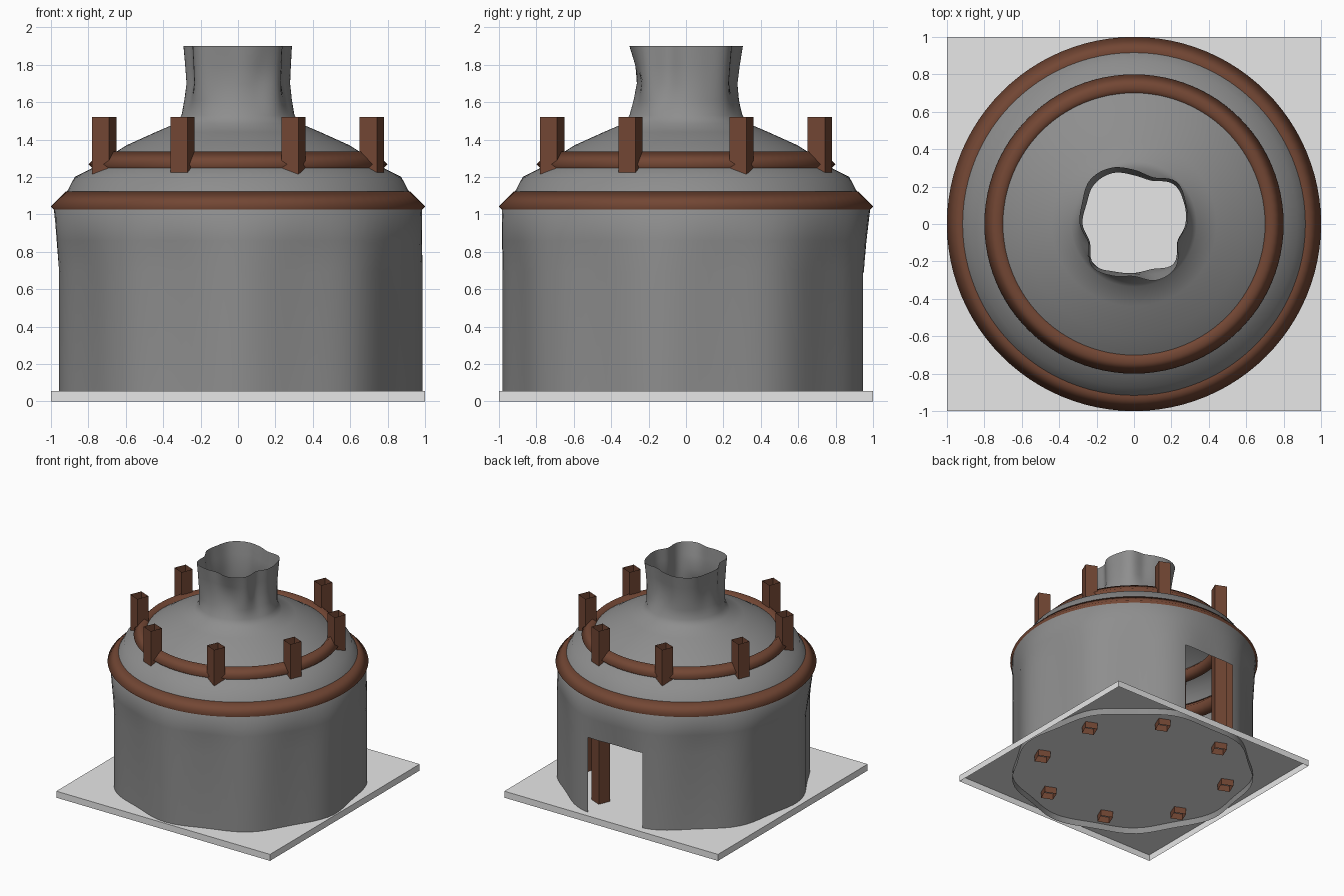
import bpy, bmesh, math
from math import sin, cos, pi, radians

if "Cube" in bpy.data.objects:
    bpy.data.objects.remove(bpy.data.objects["Cube"])


def material(name, rgb):
    m = bpy.data.materials.new(name)
    m.diffuse_color = (*rgb, 1)
    m.use_nodes = True
    m.node_tree.nodes["Principled BSDF"].inputs["Base Color"].default_value = m.diffuse_color
    return m


CLOTH = material("grey_cloth", (0.27, 0.27, 0.27))
WOOD = material("brown_wood", (0.17, 0.062, 0.034))
STONE = material("pale_floor", (0.8, 0.8, 0.8))


def finish(bm, name, mat, smooth=None):
    me = bpy.data.meshes.new(name)
    bm.to_mesh(me)
    bm.free()
    me.materials.append(mat)
    ob = bpy.data.objects.new(name, me)
    bpy.context.collection.objects.link(ob)
    if smooth:
        bpy.ops.object.select_all(action='DESELECT')
        ob.select_set(True)
        bpy.context.view_layer.objects.active = ob
        bpy.ops.object.shade_smooth_by_angle(angle=radians(smooth))
    return ob


def open_box(name, sx, sy, z0, z1, mat, remove, loc=(0, 0), turn=0):
    """Box with chosen end faces left off."""
    bm = bmesh.new()
    bmesh.ops.create_cube(bm, size=1)
    for v in bm.verts:
        v.co = (v.co.x * sx, v.co.y * sy, z0 if v.co.z < 0 else z1)
    bm.normal_update()
    gone = [f for f in bm.faces if round(f.normal.z) in remove]
    bmesh.ops.delete(bm, geom=gone, context='FACES_ONLY')
    ob = finish(bm, name, mat)
    ob.location = (*loc, 0)
    ob.rotation_euler.z = turn


# Floor slab, open underneath
open_box("floor_slab", 2, 2, 0, 0.055, STONE, (-1,))

# Eight hollow posts poking through the roof
for i in range(8):
    a = radians(22.5 + 45 * i)
    open_box(f"post_{i + 1}", 0.1, 0.1, 0, 1.52, WOOD, (-1, 1),
             (0.775 * cos(a), 0.775 * sin(a)), radians(67.5))

# Two diamond section hoops, smooth shaded
for name, R, r, z in (("lower_hoop", 0.92, 0.08, 1.042), ("upper_hoop", 0.733, 0.067, 1.268)):
    bpy.ops.mesh.primitive_torus_add(major_radius=R, minor_radius=r, major_segments=96,
                                     minor_segments=4, location=(0, 0, z))
    ob = bpy.context.object
    ob.name = name
    ob.data.materials.append(WOOD)
    bpy.ops.object.shade_smooth()

# Draped cloth: wavy wall, dome roof and uneven chimney neck
RIM = [.285, .30, .32, .27, .29, .325, .333, .30, .29, .265, .32, .30, .28, .325, .32, .255]
MID = [.275, .29, .30, .25, .26, .295, .30, .275, .275, .255, .305, .275, .262, .26, .30, .25]


def around(table, a):
    """Smooth periodic interpolation of radii."""
    t = a / (2 * pi) * len(table)
    i, f = int(t), t - int(t)
    p0, p1, p2, p3 = (table[(i + k) % len(table)] for k in (-1, 0, 1, 2))
    return p1 + 0.5 * f * (p2 - p0 + f * (2 * p0 - 5 * p1 + 4 * p2 - p3
                                          + f * (3 * (p1 - p2) + p3 - p0)))


def wall(a):
    return 0.963 - 0.018 * sin(9 * a) + 0.015 * cos(a)


def blend(a):
    return 0.45 * around(RIM, a) + 0.55 * around(MID, a)


LEVELS = [(0, wall), (0.055, wall), (0.69, wall), (0.86, lambda a: (wall(a) + 0.985) / 2),
          (1.03, 0.985), (1.12, 0.915), (1.2, 0.873), (1.245, 0.785), (1.31, 0.69),
          (1.37, 0.595), (1.44, 0.44), (1.485, 0.335), (1.53, 0.302),
          (1.61, lambda a: 0.45 * 0.302 + 0.55 * around(MID, a)),
          (1.7, lambda a: around(MID, a)), (1.8, blend),
          (1.9, lambda a: around(RIM, a))]
N = 96
bm = bmesh.new()
rings = []
for z, r in LEVELS:
    ring = []
    for i in range(N):
        a = 2 * pi * i / N
        rad = r(a) if callable(r) else r
        ring.append(bm.verts.new((rad * cos(a), rad * sin(a), z)))
    rings.append(ring)
for k in range(len(rings) - 1):
    for i in range(N):
        if k == 1 and 20 <= i < 28:      # doorway at the back
            continue
        j = (i + 1) % N
        bm.faces.new((rings[k][i], rings[k][j], rings[k + 1][j], rings[k + 1][i]))
finish(bm, "draped_cloth", CLOTH, 50)
